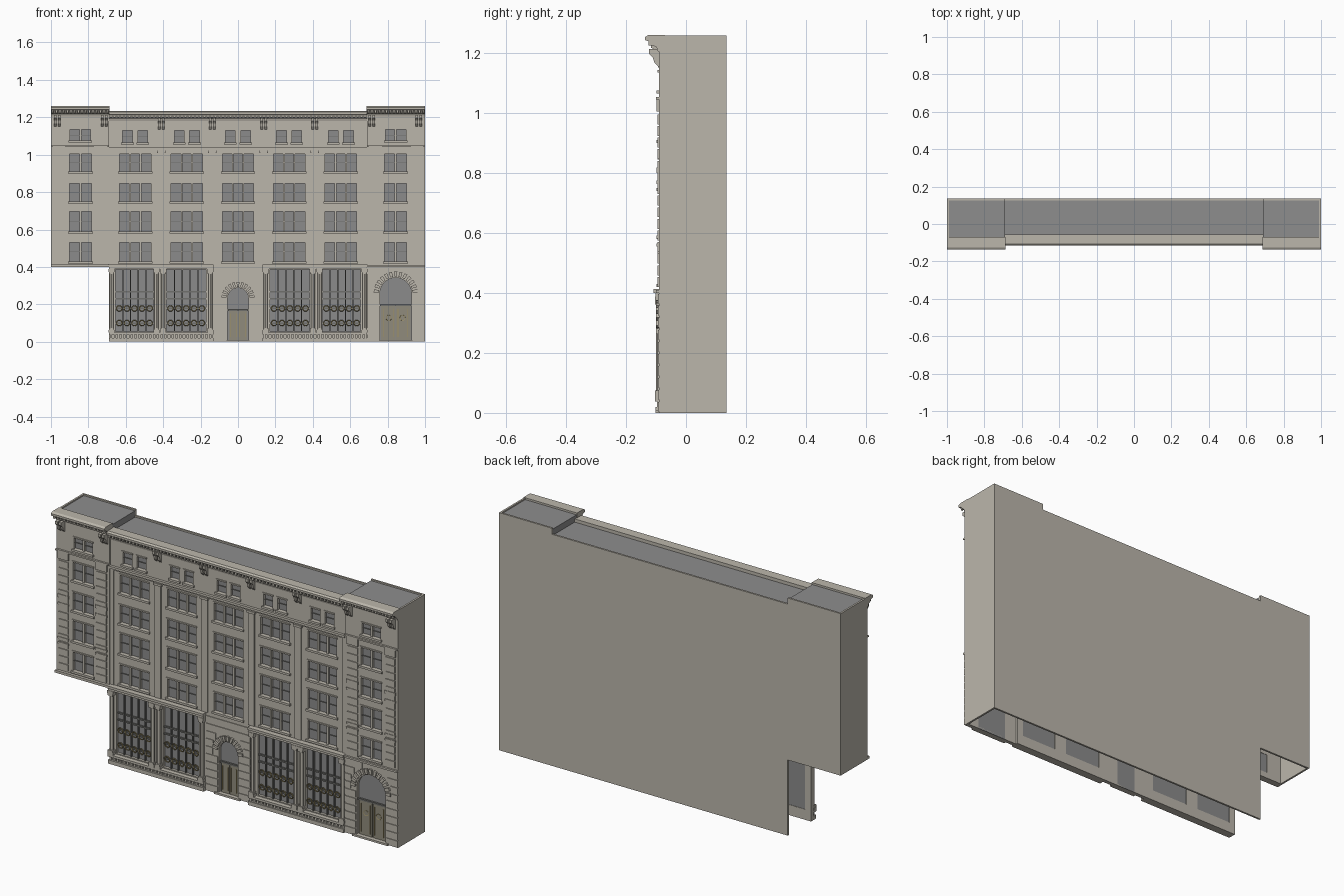
import bpy, bmesh, math

if "Cube" in bpy.data.objects:
    bpy.data.objects.remove(bpy.data.objects["Cube"], do_unlink=True)


def material(name, rgb):
    m = bpy.data.materials.new(name)
    m.use_nodes = True
    m.diffuse_color = (*rgb, 1)
    m.node_tree.nodes["Principled BSDF"].inputs["Base Color"].default_value = (*rgb, 1)
    return m


STONE = material("limestone", (0.50, 0.47, 0.41))
GLASS = material("window_glass", (0.26, 0.26, 0.26))
ROOF = material("roof_grey", (0.27, 0.27, 0.27))
METAL = material("dark_metal", (0.16, 0.16, 0.15))
DOOR = material("door_bronze", (0.28, 0.26, 0.20))
BRASS = material("brass", (0.36, 0.29, 0.13))


def finish(name, bm, mat):
    bmesh.ops.recalc_face_normals(bm, faces=bm.faces)
    me = bpy.data.meshes.new(name)
    bm.to_mesh(me)
    bm.free()
    me.materials.append(mat)
    ob = bpy.data.objects.new(name, me)
    bpy.context.collection.objects.link(ob)
    return ob


def prisms(name, polys, a, b, mat, axis="y"):
    """Extrude 2D outlines from a to b: (x, z) along y, or (y, z) along x."""
    bm = bmesh.new()
    for poly in polys:
        def ring(t):
            return [bm.verts.new((u, t, v) if axis == "y" else (t, u, v)) for u, v in poly]
        r0, r1 = ring(a), ring(b)
        bm.faces.new(r0)
        bm.faces.new(r1[::-1])
        for i in range(len(poly)):
            j = (i + 1) % len(poly)
            bm.faces.new((r0[j], r0[i], r1[i], r1[j]))
    return finish(name, bm, mat)


def rect(x0, x1, z0, z1):
    return [(x0, z0), (x1, z0), (x1, z1), (x0, z1)]


def plates(name, rects, y0, y1, mat):
    return prisms(name, [rect(*r) for r in rects], y0, y1, mat)


def facade(name, x0, x1, z0, z1, y, holes):
    """Wall sheet with rectangular openings, thickened inward."""
    xs = sorted({x0, x1, *[v for h in holes for v in h[:2]]})
    zs = sorted({z0, z1, *[v for h in holes for v in h[2:]]})
    bm = bmesh.new()
    grid = {(x, z): bm.verts.new((x, y, z)) for x in xs for z in zs}
    for xa, xb in zip(xs, xs[1:]):
        for za, zb in zip(zs, zs[1:]):
            cx, cz = (xa + xb) / 2, (za + zb) / 2
            if not any(h[0] < cx < h[1] and h[2] < cz < h[3] for h in holes):
                bm.faces.new([grid[p] for p in rect(xa, xb, za, zb)])
    loose = [v for v in bm.verts if not v.link_faces]
    bmesh.ops.delete(bm, geom=loose, context="VERTS")
    ob = finish(name, bm, STONE)
    if ob.data.polygons[0].normal.y > 0:
        ob.data.flip_normals()
    mod = ob.modifiers.new("thickness", "SOLIDIFY")
    mod.thickness, mod.offset = 0.02, -1


def mirrored(spans):
    return [s for a, b in spans for s in ((a, b), (-b, -a))]


MID, TOW, BACK = -0.08, -0.09, 0.135     # front planes and back plane
ROWS = [(0.43, 0.53), (0.59, 0.695), (0.75, 0.845), (0.91, 1.005)]
BAYS = [-0.55, -0.273, 0, 0.273, 0.55]
TC = 0.843                               # tower centre


def windows(name, holes, y, panes):
    """Glass, frames, mullions, sills and lintels for a set of openings."""
    plates(name + "_glass", holes, y + 0.014, y + 0.018, GLASS)
    bars, rails, sills, heads = [], [], [], []
    for x0, x1, z0, z1 in holes:
        for i in range(1, panes):
            c = x0 + (x1 - x0) * i / panes
            bars.append((c - 0.005, c + 0.005, z0, z1))
        zm = (z0 + z1) / 2
        rails.append((x0, x1, zm - 0.0015, zm + 0.0015))
        sills.append((x0 - 0.008, x1 + 0.008, z0 - 0.011, z0))
        heads.append((x0 - 0.005, x1 + 0.005, z1, z1 + 0.007))
    if bars:
        plates(name + "_mullions", bars, y + 0.003, y + 0.014, STONE)
    plates(name + "_rails", rails, y + 0.009, y + 0.014, METAL)
    plates(name + "_sills", sills, y - 0.009, y, STONE)
    plates(name + "_lintels", heads, y - 0.005, y, STONE)


# Upper walls and windows
main = [(c - 0.084, c + 0.084, *r) for c in BAYS for r in ROWS]
attic = [(c + o - 0.026, c + o + 0.026, 1.065, 1.13) for c in BAYS for o in (-0.041, 0.041)]
facade("middle_wall", -0.69, 0.69, 0.4, 1.2, MID, main + attic)
windows("middle_window", main, MID, 3)
windows("attic_window", attic, MID, 1)
for side, s in (("left", 1), ("right", -1)):
    holes = [(s * TC - 0.059, s * TC + 0.059, *r) for r in ROWS]
    holes.append((s * TC - 0.054, s * TC + 0.054, 1.075, 1.135))
    x0, x1 = sorted((s * 0.69, s))
    facade(side + "_tower_wall", x0, x1, 0.4, 1.22, TOW, holes)
    windows(side + "_tower_window", holes, TOW, 2)

# Plain back and sides, open underneath
prisms("back_wall", [[(-0.69, 0), (1, 0), (1, 1.257), (0.69, 1.257), (0.69, 1.225), (-0.69, 1.225),
                      (-0.69, 1.257), (-1, 1.257), (-1, 0.4), (-0.69, 0.4)]], BACK - 0.01, BACK, STONE)
plates("left_side_wall", [(0.99, 1, 0, 1.257)], TOW, BACK, STONE)
plates("right_side_wall", [(-1, -0.99, 0.4, 1.257)], TOW, BACK, STONE)

# Roofs
plates("middle_roof", [(-0.69, 0.69, 1.2, 1.217)], MID + 0.02, BACK - 0.01, ROOF)
plates("tower_roofs", [(a, b, 1.2, 1.25) for a, b in mirrored([(0.69, 0.99)])], TOW + 0.015, BACK - 0.01, ROOF)


# Cornices with dentils and brackets
def cornice(name, x0, x1, y, top, back, reach):
    p = [(back, top), (y - reach * 0.75, top), (y - reach, top - 0.007), (y - reach, top - 0.018),
         (y - reach * 0.65, top - 0.023), (y - reach * 0.4, top - 0.036), (y - 0.008, top - 0.042),
         (y - 0.004, top - 0.055), (back, top - 0.055)]
    prisms(name, [p], x0, x1, STONE, "x")
    n = round((x1 - x0) / 0.02)
    step = (x1 - x0) / n
    plates(name + "_dentils", [(x0 + step * (i + 0.25), x0 + step * (i + 0.75), top - 0.036, top - 0.02)
                               for i in range(n)], y - reach * 0.75, y, STONE)


def brackets(name, centres, y, top, reach):
    side = [(y, top), (y - reach, top), (y - reach, top - 0.015), (y - reach * 0.6, top - 0.028),
            (y - reach * 0.45, top - 0.045), (y, top - 0.06)]
    for c in centres:
        for o in (-0.011, 0.011):
            prisms(name, [side], c + o - 0.007, c + o + 0.007, STONE, "x")


cornice("middle_cornice", -0.69, 0.69, MID, 1.234, -0.055, 0.036)
brackets("middle_bracket", [-0.41, -0.137, 0.137, 0.41], MID, 1.195, 0.026)
for a, b in mirrored([(0.687, 1)]):
    cornice("tower_cornice", a, b, TOW, 1.26, -0.07, 0.046)
brackets("tower_bracket", [-0.967, -0.715, 0.715, 0.967], TOW, 1.212, 0.034)

# String course and slim pilasters between the bays
plates("string_course", [(-0.69, 0.69, 1.03, 1.042)], MID - 0.014, MID, STONE)
plates("string_course_bed", [(-0.69, 0.69, 1.022, 1.03)], MID - 0.007, MID, STONE)
piers = [-0.41, -0.137, 0.137, 0.41]
plates("pilasters", [(c - 0.018, c + 0.018, 0.415, 1.022) for c in piers], MID - 0.006, MID, STONE)
plates("pilaster_caps", [(c - 0.023, c + 0.023, 1.01, 1.022) for c in piers], MID - 0.012, MID, STONE)
plates("edge_strips", [(a, b, 0.415, 1.022) for a, b in mirrored([(0.67, 0.69)])], MID - 0.006, MID, STONE)

# Coursed tower pilasters with bands and capitals
quoins = mirrored([(0.93, 0.984), (0.705, 0.765)])
plates("tower_quoins", [(a, b, 0.42 + i * 0.0387, 0.453 + i * 0.0387) for a, b in quoins for i in range(15)],
       TOW - 0.005, TOW, STONE)
plates("tower_bands", [(a - 0.003, b + 0.003, *z) for a, b in quoins
                       for z in ((0.555, 0.565), (0.582, 0.592), (0.762, 0.774), (0.8, 0.818))],
       TOW - 0.008, TOW, STONE)
plates("tower_capitals", [(a - 0.004, b + 0.004, 1.005, 1.045) for a, b in quoins], TOW - 0.008, TOW, STONE)
plates("tower_string", [(a, b, 1.045, 1.053) for a, b in mirrored([(0.69, 1)])], TOW - 0.01, TOW, STONE)

# Shopfronts
shops = [(a, b, 0.055, 0.385) for a, b in mirrored([(0.172, 0.382), (0.452, 0.655)])]
for a, b in mirrored([(0.13, 0.69)]):
    facade("shopfront_wall", a, b, 0, 0.4, MID, [h for h in shops if a < h[0] < b])
    plates("shop_entablature", [(a, b, 0.388, 0.4)], MID - 0.022, MID, STONE)
    plates("shop_cornice", [(a, b, 0.4, 0.413)], MID - 0.028, MID, STONE)
    plates("shop_sill", [(a, b, 0.038, 0.05)], MID - 0.024, MID, STONE)
    plates("shop_plinth", [(a, b, 0, 0.02)], MID - 0.022, MID, STONE)
    plates("shop_sill_blocks", [(a + 0.02 * i + 0.006, a + 0.02 * i + 0.017, 0.02, 0.038) for i in range(28)],
           MID - 0.017, MID, STONE)
plates("right_tower_ledge", [(-1, -0.69, 0.4, 0.413)], TOW - 0.015, TOW, STONE)
plates("left_tower_ledge", [(0.69, 1, 0.4, 0.41)], TOW - 0.01, TOW, STONE)
plates("shop_glass", shops, MID + 0.014, MID + 0.018, GLASS)
bars, rails = [], []
bpy.ops.mesh.primitive_torus_add(major_segments=12, minor_segments=5, major_radius=0.014, minor_radius=0.003,
                                 rotation=(math.pi / 2, 0, 0))
ring = bpy.context.object
ring.name = "door_ring"
ring.data.materials.append(BRASS)
ring.location = (TC - 0.037, -0.078, 0.128)


def copy_ring(name, x, y, z):
    ob = ring.copy()
    ob.name, ob.location = name, (x, y, z)
    bpy.context.collection.objects.link(ob)


copy_ring("door_ring", TC + 0.037, -0.078, 0.128)
for x0, x1, z0, z1 in shops:
    w = (x1 - x0) / 5
    bars += [(x0 + w * i - 0.003, x0 + w * i + 0.003, z0, z1) for i in range(1, 5)]
    rails += [(x0, x1, z - 0.004, z + 0.004) for z in (0.1, 0.178, 0.23, 0.267)]
    for i in range(5):
        for z in (0.1, 0.178):
            copy_ring("shop_medallion", x0 + w * (i + 0.5), MID + 0.004, z)
plates("shop_mullions", bars, MID + 0.005, MID + 0.014, METAL)
plates("shop_rails", rails, MID + 0.007, MID + 0.014, METAL)

# Columns
for x in [s * c for c in (0.148, 0.4, 0.436, 0.676) for s in (-1, 1)]:
    bpy.ops.mesh.primitive_cylinder_add(vertices=12, radius=0.011, depth=0.32, location=(x, MID - 0.009, 0.21))
    bpy.context.object.name = "column_shaft"
    bpy.context.object.data.materials.append(STONE)
    bpy.ops.object.shade_smooth_by_angle()
    plates("column_blocks", [(x - 0.016, x + 0.016, 0.05, 0.064), (x - 0.014, x + 0.014, 0.064, 0.074),
                             (x - 0.014, x + 0.014, 0.362, 0.374), (x - 0.017, x + 0.017, 0.374, 0.388)],
           MID - 0.024, MID, STONE)


# Arched entrances in coursed stone
def entrance(name, x0, x1, y, cx, hw, spring, top_door, spikes):
    arc = [(cx - hw * math.cos(math.pi * i / 20), spring + hw * math.sin(math.pi * i / 20)) for i in range(21)]
    prisms(name + "_wall", [[(x0, 0), (cx - hw, 0), *arc, (cx + hw, 0), (x1, 0), (x1, 0.4), (x0, 0.4)]],
           y, y + 0.02, STONE)
    prisms(name + "_glass", [[(cx - hw, 0), *arc, (cx + hw, 0)]], y + 0.016, y + 0.02, GLASS)
    r0, r1 = hw + 0.006, hw + 0.034
    blocks, n = [], 10
    for i in range(n):
        z0, z1 = i * 0.04 + 0.004, i * 0.04 + 0.037
        gap = r0 if z1 <= spring else math.sqrt(max(0, r1 ** 2 - max(0, z0 - spring) ** 2))
        if gap:
            blocks += [(x0, cx - gap, z0, z1), (cx + gap, x1, z0, z1)]
        else:
            blocks.append((x0, x1, z0, z1))
    plates(name + "_courses", blocks, y - 0.004, y, STONE)
    wedges = []
    for i in range(spikes):
        t = math.pi * (i + 0.5) / spikes
        d = 0.3 * math.pi / spikes
        wedges.append([(cx + r * math.cos(a), spring + r * math.sin(a))
                       for r, a in ((r0, t - d), (r1, t - d), (r1, t + d), (r0, t + d))])
    prisms(name + "_voussoirs", wedges, y - 0.01, y, STONE)
    k = hw - 0.006
    plates(name + "_door_leaves", [(cx - k, cx - 0.002, 0.01, top_door), (cx + 0.002, cx + k, 0.01, top_door)],
           y + 0.01, y + 0.016, DOOR)
    for a, b in ((cx - k, cx), (cx, cx + k)):
        m = k * 0.14
        plates(name + "_door_trim", [(a + m, a + m + 0.003, 0.025, top_door - 0.015),
                                     (b - m - 0.003, b - m, 0.025, top_door - 0.015)], y + 0.007, y + 0.01, BRASS)
    plates(name + "_transom", [(cx - hw, cx + hw, top_door, top_door + 0.009)], y + 0.006, y + 0.016, METAL)
    plates(name + "_step", [(cx - hw - 0.02, cx + hw + 0.02, 0, 0.01)], y - 0.012, y + 0.02, STONE)


entrance("centre_entrance", -0.13, 0.13, MID, 0, 0.055, 0.232, 0.165, 11)
entrance("tower_entrance", 0.69, 1, TOW, TC, 0.084, 0.258, 0.19, 13)
